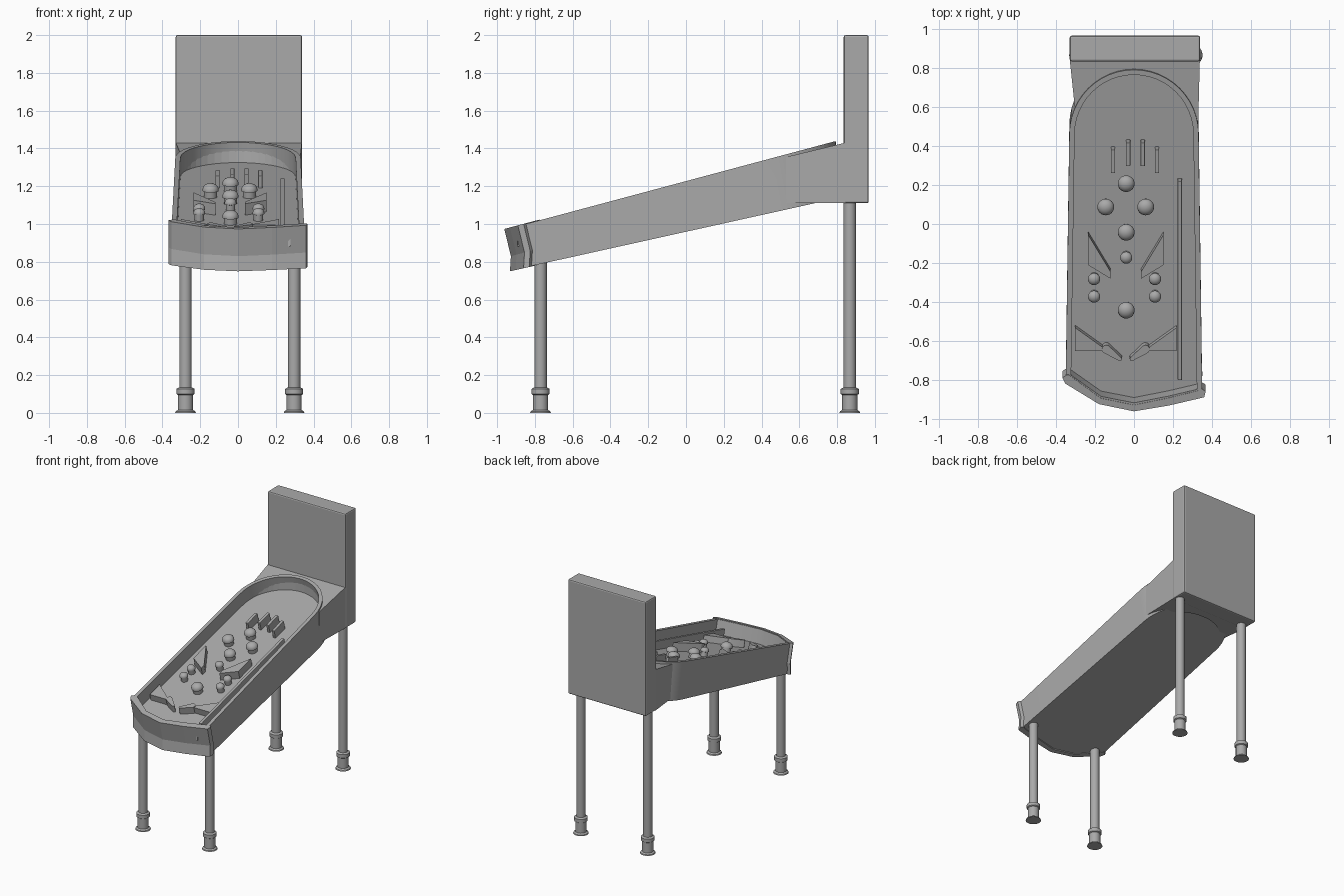
import bpy, bmesh, math
from mathutils import Matrix, Vector

cube = bpy.data.objects.get("Cube")
if cube:
    bpy.data.objects.remove(cube)

grey = bpy.data.materials.new("plain grey")
grey.use_nodes = True
COLOR = (0.4, 0.4, 0.4, 1)
grey.diffuse_color = COLOR
grey.node_tree.nodes["Principled BSDF"].inputs["Base Color"].default_value = COLOR

SLOPE = 0.2675
ANGLE = math.atan(SLOPE)
DEPTH = 0.106
PLAYFIELD = Matrix.Translation((0, 0, 1.117)) @ Matrix.Rotation(ANGLE, 4, "X")


def rim_z(y):
    return 1.227 + SLOPE * y


def under_z(y):
    return 0.959 + 0.2214 * y


def finish(name, bm, matrix=None, smooth=False, bevel=0):
    bmesh.ops.recalc_face_normals(bm, faces=bm.faces)
    mesh = bpy.data.meshes.new(name)
    bm.to_mesh(mesh)
    bm.free()
    mesh.materials.append(grey)
    ob = bpy.data.objects.new(name, mesh)
    bpy.context.collection.objects.link(ob)
    if matrix:
        ob.matrix_world = matrix
    if bevel:
        mod = ob.modifiers.new("soft edges", "BEVEL")
        mod.width, mod.segments = bevel, 2
    if smooth:
        bpy.ops.object.select_all(action="DESELECT")
        ob.select_set(True)
        bpy.context.view_layer.objects.active = ob
        bpy.ops.object.shade_smooth_by_angle(angle=math.radians(35))
    return ob


def loft(loops):
    """Closed solid through matching loops; returns the mesh and its last cap."""
    bm = bmesh.new()
    rings = [[bm.verts.new(p) for p in loop] for loop in loops]
    n = len(rings[0])
    for a, b in zip(rings, rings[1:]):
        for i in range(n):
            j = (i + 1) % n
            bm.faces.new((a[i], a[j], b[j], b[i]))
    bm.faces.new(rings[0][::-1])
    return bm, bm.faces.new(rings[-1])


def box(name, x0, x1, y0, y1, z0, z1, **kw):
    plan = [(x0, y0), (x1, y0), (x1, y1), (x0, y1)]
    return finish(name, loft([[(x, y, z) for x, y in plan] for z in (z0, z1)])[0], **kw)


def on_field(name, plan, height, **kw):
    """Upright block standing on the sloping playfield."""
    c = math.cos(ANGLE)
    loops = [[(x, (y + 0.01) / c, z) for x, y in plan] for z in (-0.01, height)]
    return finish(name, loft(loops)[0], matrix=PLAYFIELD, **kw)


def lathe(name, profile, matrix, sides=24):
    loops = [[(r * math.cos(2 * math.pi * i / sides), r * math.sin(2 * math.pi * i / sides), z)
              for i in range(sides)] for r, z in profile]
    return finish(name, loft(loops)[0], matrix=matrix, smooth=True)


def arch(radius, start, end, count):
    return [(radius * math.cos(math.radians(start + (end - start) * i / count)),
             0.46 + radius * math.sin(math.radians(start + (end - start) * i / count)))
            for i in range(count + 1)]


# Sloping cabinet with a sunken, arched playfield
outline = [(-0.35, -0.79), (-0.18, -0.91), (0, -0.945), (0.18, -0.91), (0.35, -0.87)]
outline += arch(0.332, 0, 180, 24)
bm, top = loft([[(x, y + 0.05, under_z(y + 0.05)) for x, y in outline],
                [(x, y, rim_z(y)) for x, y in outline]])
bmesh.ops.recalc_face_normals(bm, faces=bm.faces)
bmesh.ops.inset_region(bm, faces=[top], thickness=0.027, use_even_offset=True)
sunk = bmesh.ops.extrude_face_region(bm, geom=[top])["geom"]
down = Vector((0, math.sin(ANGLE), -math.cos(ANGLE))) * DEPTH
bmesh.ops.translate(bm, vec=down, verts=[v for v in sunk if isinstance(v, bmesh.types.BMVert)])
if top.is_valid:
    bmesh.ops.delete(bm, geom=[top], context="FACES_ONLY")
finish("cabinet", bm, smooth=True)

# Overhanging front band
band = [(0.345, -0.845), (0.368, -0.86), (0.36, -0.89), (0.18, -0.932), (0, -0.962),
        (-0.18, -0.925), (-0.352, -0.82), (-0.368, -0.79), (-0.345, -0.775),
        (-0.335, -0.775), (-0.17, -0.895), (0, -0.93), (0.17, -0.895), (0.335, -0.855)]
bm, _ = loft([[(x, y + 0.03, under_z(y + 0.03) - 0.003) for x, y in band],
              [(x, y + 0.035, rim_z(y) - 0.14) for x, y in band],
              [(x, y, rim_z(y) + 0.004) for x, y in band]])
finish("front_band", bm)
box("plunger_slot", 0.265, 0.277, -0.893, -0.885, 0.88, 0.925)

# Neck that joins the arch to the back box
neck = [(-0.33, 0.845), (0.338, 0.845), (0.33, 0.53)]
neck += arch(0.318, 13, 156, 20) + [(-0.304, 0.6)]
bm, _ = loft([[(x, y, 1.112) for x, y in neck],
              [(x, y, 1.355 + 0.24 * (y - 0.53)) for x, y in neck]])
finish("neck", bm)
box("back_box", -0.33, 0.34, 0.835, 0.967, 1.11, 2.0, bevel=0.01)

# Legs with collared feet
for side, x in (("right", -0.278), ("left", 0.297)):
    for end, y, height in (("front", -0.77, 0.83), ("back", 0.867, 1.13)):
        lathe(f"{end}_{side}_leg",
              [(0.055, 0), (0.052, 0.008), (0.04, 0.016), (0.04, 0.095), (0.048, 0.1),
               (0.048, 0.127), (0.033, 0.135), (0.033, height)],
              Matrix.Translation((x, y, 0)))

# Domed bumpers, large and small
large = [(-0.04, 0.205), (-0.145, 0.085), (0.06, 0.085), (-0.04, -0.045), (-0.04, -0.445)]
small = [(-0.04, -0.175), (-0.205, -0.285), (-0.205, -0.375), (0.108, -0.285), (0.108, -0.375)]
for name, spots, r in (("bumper", large, 0.043), ("post", small, 0.031)):
    profile = [(r * 0.8, -0.01), (r * 0.8, 0.033), (r, 0.035), (r, 0.042)]
    profile += [(r * math.cos(a), 0.042 + 0.75 * r * math.sin(a))
                for a in (0.4, 0.8, 1.15, 1.45)]
    for i, (x, y) in enumerate(spots):
        lathe(f"{name}_{i + 1}", profile,
              PLAYFIELD @ Matrix.Translation((x, (y + 0.012) / math.cos(ANGLE), 0)))


# Rollover lane guides and the ball lane rail
def strip(name, x, y0, y1, height):
    on_field(name, [(x - 0.011, y0), (x + 0.011, y0), (x + 0.011, y1), (x - 0.011, y1)],
             height, bevel=0.003)


for i, (x, y) in enumerate(((-0.108, 0.267), (-0.03, 0.303), (0.045, 0.303), (0.118, 0.267))):
    strip(f"lane_guide_{i + 1}", x, y, y + 0.12, 0.065)
strip("ball_lane_rail", 0.235, -0.795, 0.225, 0.065)

# Mirrored kickers and flippers about the field's own centre line
MID = -0.042
for side, s in (("right", -1), ("left", 1)):
    on_field(f"upper_{side}_kicker",
             [(MID + s * x, y) for x, y in ((0.193, -0.05), (0.193, -0.205), (0.078, -0.275),
                                            (0.078, -0.24))], 0.063)
    on_field(f"lower_{side}_kicker",
             [(MID + s * x, y) for x, y in ((0.26, -0.53), (0.26, -0.65), (0.11, -0.65),
                                            (0.12, -0.63))], 0.05)
    pivot, tip = Vector((MID + s * 0.1, -0.64)), Vector((MID + s * 0.03, -0.69))
    heading = math.atan2(tip.y - pivot.y, tip.x - pivot.x)
    plan = []
    for centre, r, start in ((pivot, 0.022, 90), (tip, 0.01, -90)):
        for i in range(9):
            a = heading + math.radians(start + 180 * i / 8)
            plan.append((centre.x + r * math.cos(a), centre.y + r * math.sin(a)))
    on_field(f"{side}_flipper", plan, 0.055, smooth=True)
